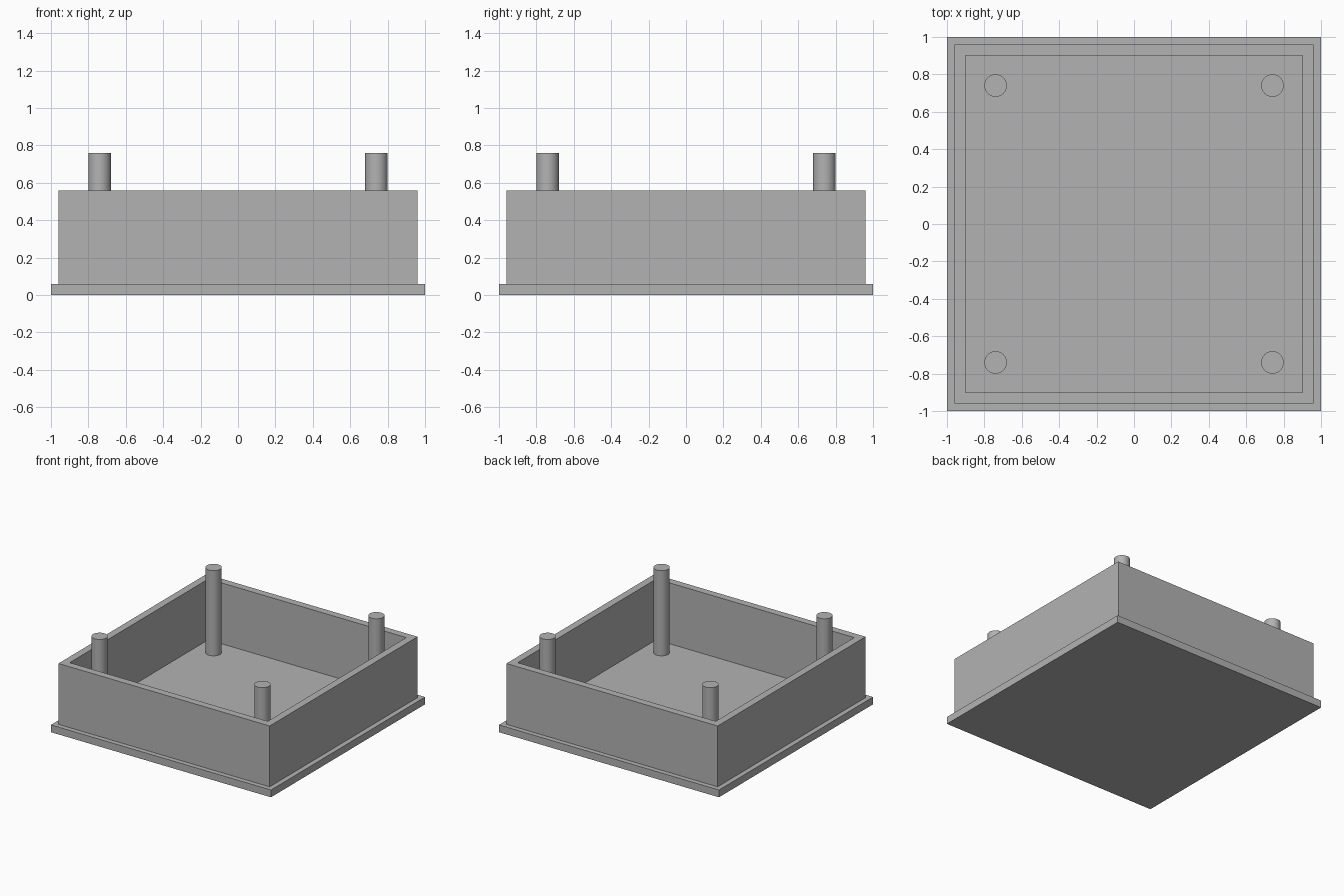
import bpy
import bmesh

cube = bpy.data.objects.get("Cube")
if cube:
    bpy.data.objects.remove(cube, do_unlink=True)

BASE_TOP, WALL_TOP, POST_TOP = 0.06, 0.56, 0.76
WALL_OUTER, WALL_INNER = 0.96, 0.90
POST_POS, POST_RADIUS = 0.74, 0.06

GREY = (0.45, 0.45, 0.45, 1)
grey = bpy.data.materials.new("plain grey")
grey.use_nodes = True
grey.diffuse_color = GREY
grey.node_tree.nodes["Principled BSDF"].inputs["Base Color"].default_value = GREY


def add_object(name, bm):
    bmesh.ops.recalc_face_normals(bm, faces=bm.faces)
    mesh = bpy.data.meshes.new(name)
    bm.to_mesh(mesh)
    bm.free()
    mesh.materials.append(grey)
    obj = bpy.data.objects.new(name, mesh)
    bpy.context.collection.objects.link(obj)
    return obj


def square(bm, half, z):
    return [bm.verts.new((x * half, y * half, z))
            for x, y in ((-1, -1), (1, -1), (1, 1), (-1, 1))]


# Base plate
bm = bmesh.new()
bmesh.ops.create_cube(bm, size=2)
for v in bm.verts:
    v.co.z = BASE_TOP if v.co.z > 0 else 0
add_object("base_plate", bm)

# Wall frame: a rectangular section carried round the four corners
bm = bmesh.new()
loops = [square(bm, WALL_OUTER, BASE_TOP), square(bm, WALL_OUTER, WALL_TOP),
         square(bm, WALL_INNER, WALL_TOP), square(bm, WALL_INNER, BASE_TOP)]
for a, b in zip(loops, loops[1:] + loops[:1]):
    for i in range(4):
        j = (i + 1) % 4
        bm.faces.new((a[i], a[j], b[j], b[i]))
add_object("wall_frame", bm)

# Four corner posts
for depth, sy in (("front", -1), ("back", 1)):
    for side, sx in (("left", 1), ("right", -1)):
        bpy.ops.mesh.primitive_cylinder_add(
            vertices=48, radius=POST_RADIUS, depth=POST_TOP - BASE_TOP,
            location=(sx * POST_POS, sy * POST_POS, (POST_TOP + BASE_TOP) / 2))
        post = bpy.context.object
        post.name = f"{depth}_{side}_post"
        post.data.materials.append(grey)
        bpy.ops.object.shade_smooth_by_angle()
